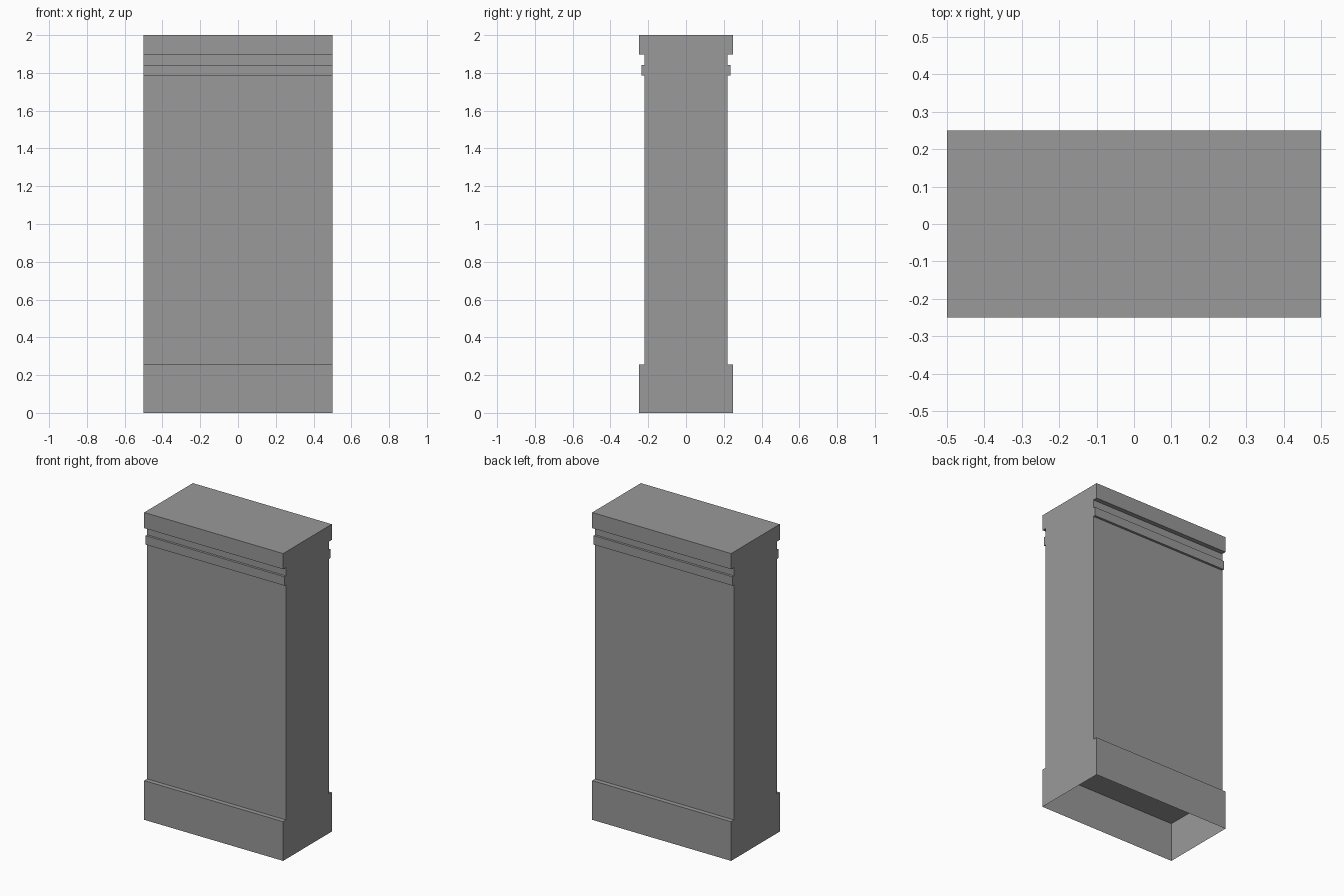
import bpy, bmesh

if "Cube" in bpy.data.objects:
    bpy.data.objects.remove(bpy.data.objects["Cube"])

HALF_WIDTH = 0.5
BASE_TOP = 0.255

grey = bpy.data.materials.new("stone grey")
grey.diffuse_color = (0.32, 0.32, 0.32, 1)
grey.use_nodes = True
grey.node_tree.nodes["Principled BSDF"].inputs["Base Color"].default_value = grey.diffuse_color


def make_object(name, bm):
    bmesh.ops.recalc_face_normals(bm, faces=bm.faces)
    mesh = bpy.data.meshes.new(name)
    bm.to_mesh(mesh)
    bm.free()
    mesh.materials.append(grey)
    obj = bpy.data.objects.new(name, mesh)
    bpy.context.collection.objects.link(obj)
    return obj


# Hollow plinth base, open underneath
bm = bmesh.new()
bmesh.ops.create_cube(bm, size=1)
for v in bm.verts:
    v.co.x *= 2 * HALF_WIDTH
    v.co.y *= 0.5
    v.co.z = (v.co.z + 0.5) * BASE_TOP
bm.normal_update()
bmesh.ops.delete(bm, geom=[f for f in bm.faces if f.normal.z < -0.5], context='FACES_ONLY')
make_object("plinth_base", bm)

# Shaft, raised band and cap: one mirrored moulding profile swept across the width
half = [(0.22, BASE_TOP), (0.22, 1.785), (0.235, 1.785), (0.235, 1.843),
        (0.22, 1.843), (0.22, 1.898), (0.25, 1.898), (0.25, 2.0)]
profile = half + [(-y, z) for y, z in reversed(half)]
bm = bmesh.new()
end = bm.faces.new([bm.verts.new((-HALF_WIDTH, y, z)) for y, z in profile])
swept = bmesh.ops.extrude_face_region(bm, geom=[end], use_keep_orig=True)
bmesh.ops.translate(bm, vec=(2 * HALF_WIDTH, 0, 0),
                    verts=[g for g in swept["geom"] if isinstance(g, bmesh.types.BMVert)])
make_object("shaft_and_cap", bm)
